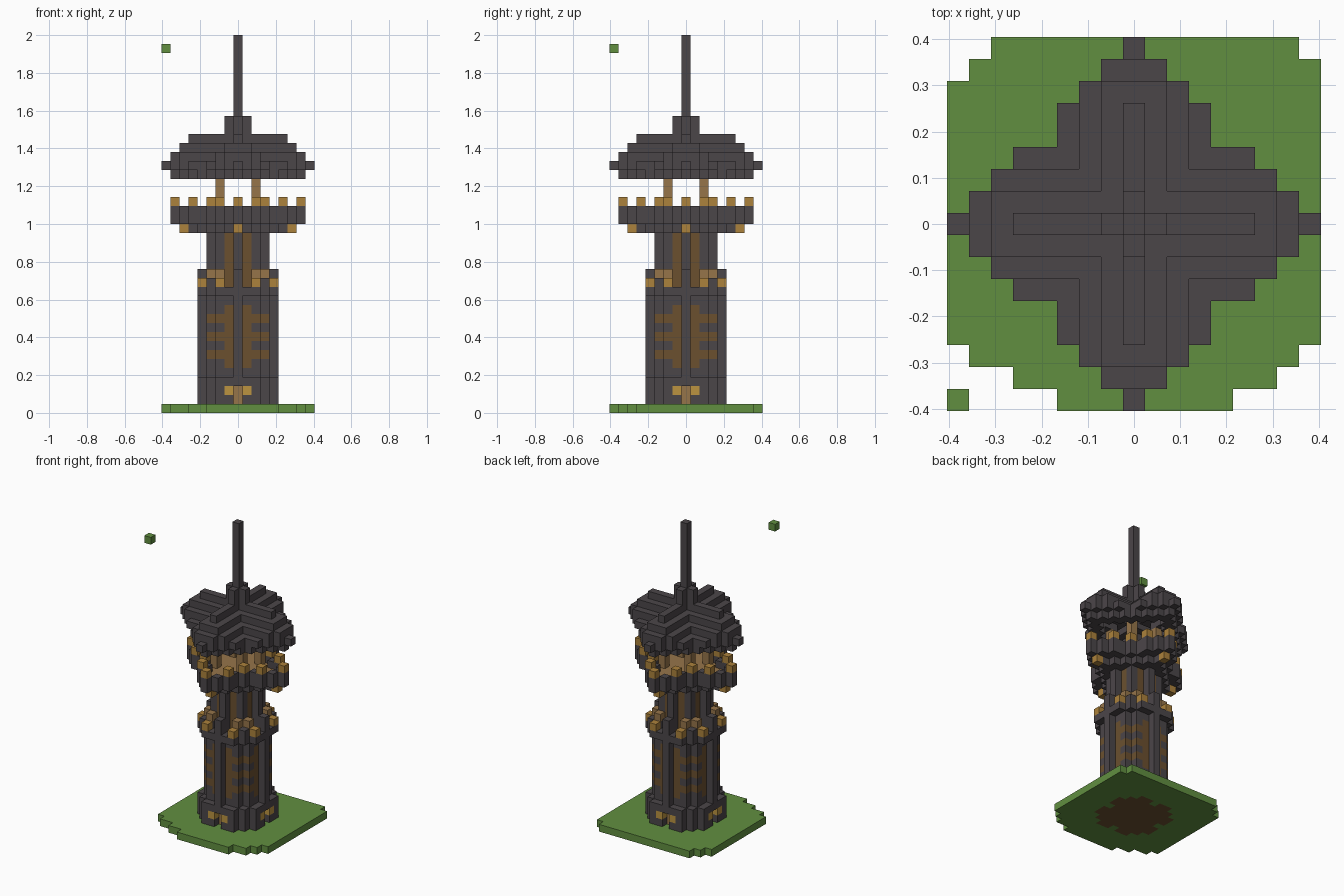
import bpy, bmesh
from mathutils import Vector

if "Cube" in bpy.data.objects:
    bpy.data.objects.remove(bpy.data.objects["Cube"], do_unlink=True)

UNIT = 2 / 42          # edge of one block
R = range(-8, 9)
AXES = [Vector(a) for a in ((1, 0, 0), (0, 1, 0), (0, 0, 1))]


def material(name, rgb):
    lin = [((c / 255 + 0.055) / 1.055) ** 2.4 for c in rgb] + [1]
    m = bpy.data.materials.new(name)
    m.use_nodes = True
    m.diffuse_color = lin
    m.node_tree.nodes["Principled BSDF"].inputs["Base Color"].default_value = lin
    return m


MATS = {n: material(n, c) for n, c in {
    "dark_stone": (75, 70, 73), "grass": (97, 143, 64), "brass": (172, 130, 60),
    "yellow_brass": (188, 148, 64), "light_wood": (150, 117, 74),
    "dark_wood": (107, 80, 47)}.items()}

cells = {}             # block position -> (part, colour)


def fill(part, mat, layers, rule):
    """Fill blocks wherever rule(|x|, |y|) holds on the given layers."""
    for z in layers:
        for x in R:
            for y in R:
                if rule(abs(x), abs(y)):
                    cells[x, y, z] = (part, mat)


def spots(part, mat, layers, *places):
    """Place blocks at the spots, mirrored in x, y and the diagonal."""
    fill(part, mat, layers, lambda x, y: (x, y) in places or (y, x) in places)


def disk(x, y):
    return x <= 4 and y <= 4 and x * x + y * y <= 20


def octagon(x, y):
    return x + y <= 5 and max(x, y) <= 3 or (x, y) in ((4, 0), (0, 4))


# Ground with uneven corners
CUT_ROWS = {8: (-6, 7), 7: (-7, 8), -6: (-7, 7), -7: (-5, 6), -8: (-3, 4)}
for y in R:
    lo, hi = CUT_ROWS.get(y, (-8, 8))
    for x in range(lo, hi + 1):
        cells[x, y, 0] = ("ground", "grass")
fill("foundation", "dark_wood", [0], lambda x, y: disk(x, y) and (x, y) not in ((4, 0), (0, 4)))
cells[-8, -8, 40] = ("floating_block", "grass")

# Base with doors in the four sides
fill("base", "dark_stone", range(1, 4), disk)
fill("base", "dark_stone", [4], octagon)
for z in (1, 2):
    for p in ((4, 0), (-4, 0), (0, 4), (0, -4)):
        del cells[p + (z,)]
spots("doors", "light_wood", (1, 2), (3, 0))
spots("base_lamps", "yellow_brass", [2], (4, 1))

# Lower shaft: timber panels with stone slots and pilasters
fill("lower_shaft", "dark_wood", range(5, 12), octagon)
spots("slots", "dark_stone", (5, 7, 9, 11), (3, 2))
spots("lower_pilasters", "dark_stone", range(5, 12), (4, 0))

# Lower gallery
fill("lower_gallery", "dark_stone", [12], octagon)
fill("lower_gallery", "dark_stone", [13], disk)
spots("gallery_posts", "dark_stone", (14, 15), (4, 0))
spots("gallery_posts", "dark_stone", [14], (3, 3))
spots("gallery_lamps", "brass", [14], (4, 2))
spots("gallery_trim", "light_wood", [15], (3, 2))
spots("gallery_trim", "dark_stone", [14], (3, 2))

# Upper shaft
fill("upper_shaft", "dark_wood", range(14, 20), lambda x, y: max(x, y) <= 2)
spots("upper_pilasters", "dark_stone", range(14, 20), (3, 0), (2, 2))

# Lookout platform, parapet and merlons


def platform(x, y):
    return x + y <= 7 and (x, y) not in ((4, 3), (3, 4))


def parapet(x, y):
    return platform(x, y) and not (platform(x + 1, y) and platform(x, y + 1))


fill("platform_corbel", "dark_stone", [20], lambda x, y: x + y <= 5)
spots("corbel_lamps", "brass", [20], (6, 0))
fill("platform", "dark_stone", [21], platform)
fill("platform_floor", "light_wood", [21], lambda x, y: x + y <= 5)
fill("parapet", "dark_stone", [22], parapet)
spots("merlons", "brass", [23], (7, 0), (5, 2), (3, 3))
spots("roof_posts", "light_wood", range(22, 27), (2, 2))


# Crossed gable roof with stepped, drooping ridge ends
def roof_top(x, y):
    return min(30 - min(x, y), 35 - max(x, y))


for x in R:
    for y in R:
        a, b = abs(x), abs(y)
        if a + b <= 8 and (a, b) != (4, 4):
            top = roof_top(a, b)
            low = 27 if a + b == 8 else 26 if a + b >= 6 else top - 1
            for z in range(low, top + 1):
                cells[x, y, z] = ("roof", "dark_stone")
fill("spire_base", "dark_stone", (31, 32), lambda x, y: x + y <= 1)
fill("spire", "dark_stone", range(33, 42), lambda x, y: x + y == 0)


# Turn each part into a mesh of its exposed block faces
def build(part):
    bm = bmesh.new()
    verts = {}
    slots = []

    def vert(p):
        key = tuple(round(2 * c) for c in p)
        if key not in verts:
            verts[key] = bm.verts.new(p * UNIT)
        return verts[key]

    for pos, (owner, mat) in cells.items():
        if owner != part:
            continue
        if mat not in slots:
            slots.append(mat)
        centre = Vector(pos) + Vector((0, 0, 0.5))
        for i in range(3):
            for s in (1, -1):
                n = AXES[i] * s
                if tuple(int(c) for c in Vector(pos) + n) in cells:
                    continue
                u, v = AXES[(i + 1) % 3] / 2, AXES[(i + 2) % 3] / 2 * s
                mid = centre + n / 2
                f = bm.faces.new([vert(mid + q) for q in (-u - v, u - v, u + v, v - u)])
                f.material_index = slots.index(mat)
    mesh = bpy.data.meshes.new(part)
    bm.to_mesh(mesh)
    bm.free()
    for mat in slots:
        mesh.materials.append(MATS[mat])
    bpy.context.collection.objects.link(bpy.data.objects.new(part, mesh))


for part in dict.fromkeys(owner for owner, _ in cells.values()):
    build(part)
